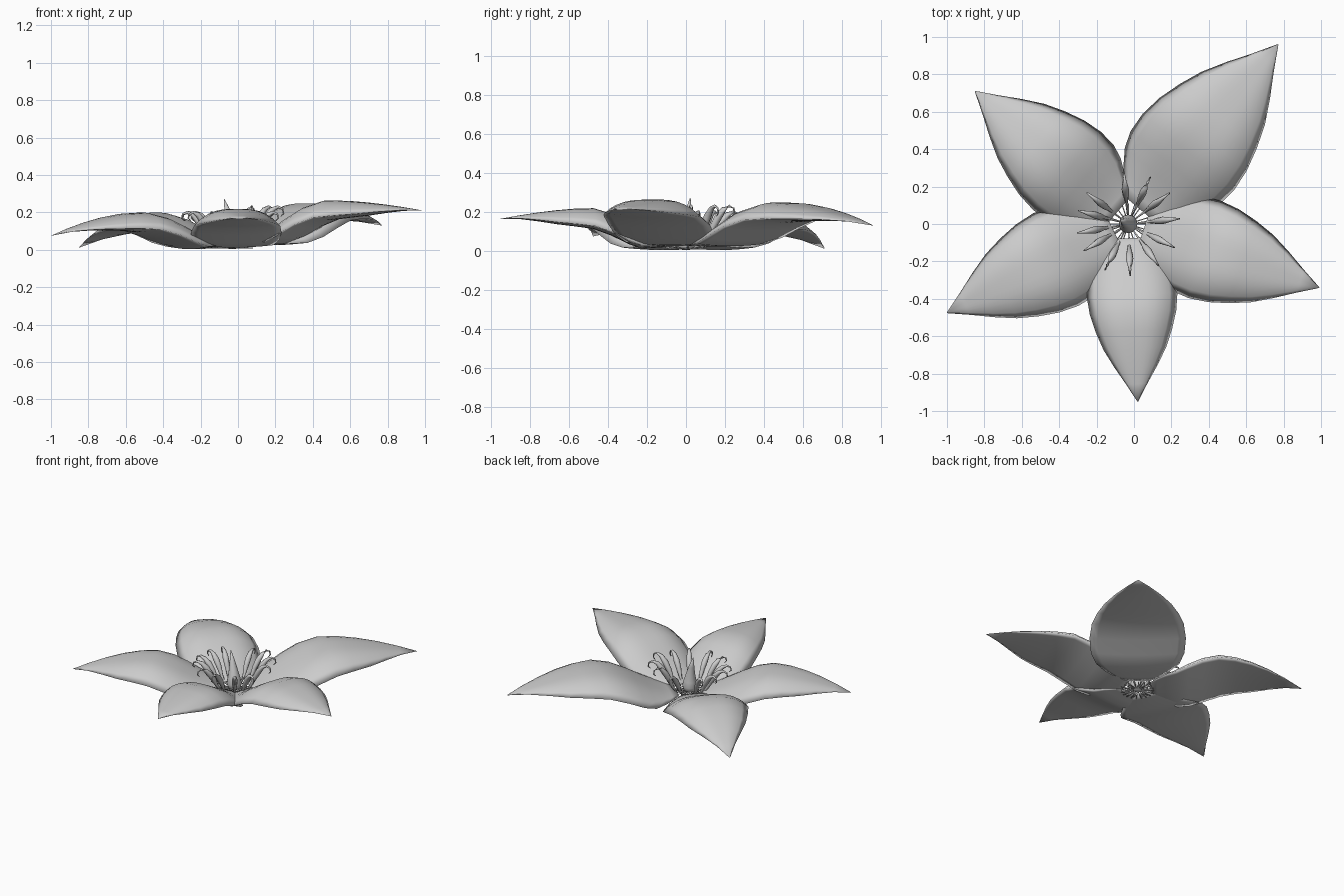
import bpy, bmesh, math
from mathutils import Vector

cube = bpy.data.objects.get("Cube")
if cube:
    bpy.data.objects.remove(cube)

grey = bpy.data.materials.new("soft_grey")
grey.use_nodes = True
COLOUR = (0.6, 0.6, 0.6, 1)
grey.diffuse_color = COLOUR
grey.node_tree.nodes["Principled BSDF"].inputs["Base Color"].default_value = COLOUR

CENTRE = Vector((-0.03, 0, 0))


def finish(name, bm):
    bmesh.ops.recalc_face_normals(bm, faces=bm.faces)
    for f in bm.faces:
        f.smooth = True
    mesh = bpy.data.meshes.new(name)
    bm.to_mesh(mesh)
    bm.free()
    mesh.materials.append(grey)
    obj = bpy.data.objects.new(name, mesh)
    bpy.context.collection.objects.link(obj)
    return obj


# Join closed rings of vertices into a capped skin
def skin(bm, rings):
    for p, q in zip(rings, rings[1:]):
        for k in range(len(p)):
            n = (k + 1) % len(p)
            bm.faces.new((p[k], p[n], q[n], q[k]))
    bm.faces.new(rings[0])
    bm.faces.new(rings[-1])


# Petal outline: fraction of length, half width as fraction of length
OUTLINE = [(.08, .075), (.12, .12), (.17, .17), (.24, .22), (.31, .247), (.4, .255),
           (.5, .243), (.6, .215), (.7, .177), (.8, .122), (.9, .06), (1, .002)]


def petal(name, tip, peak):
    tip = Vector(tip)
    axis = Vector((tip.x, tip.y, 0)) - CENTRE
    side = Vector((-axis.y, axis.x, 0))
    across = [i / 6 - 1 for i in range(13)]
    bm = bmesh.new()
    rings = []
    for t, w in OUTLINE:
        # Rises from the heart, arches over, and falls to the tip
        if t < 0.52:
            u = t / 0.52
            z = 0.022 + (peak - 0.022) * (u * u * (3 - 2 * u)) ** 1.1
        else:
            z = peak + (tip.z - peak) * ((t - 0.52) / 0.48) ** 1.6
        full = w / 0.25
        droop = 0.095 * full ** 1.3 * min(1, t / 0.25)
        mid = CENTRE + axis * t

        # Arched upper side, nearly flat lower side, meeting in a thin rim
        upper = [mid + side * w * s + Vector((0, 0, z - droop * abs(s) ** 3)) for s in across]
        lower = [mid + side * w * s + Vector((0, 0, z - droop - 0.015 * full * (1 - s * s)))
                 for s in reversed(across[1:-1])]
        rings.append([bm.verts.new(p) for p in upper + lower])
    skin(bm, rings)
    finish(name, bm)


petal("back_left_petal", (0.77, 0.96, 0.13), 0.25)
petal("left_petal", (0.99, -0.34, 0.21), 0.265)
petal("front_petal", (0.02, -0.95, 0.165), 0.22)
petal("right_petal", (-1.0, -0.475, 0.075), 0.2)
petal("back_right_petal", (-0.85, 0.71, 0.012), 0.2)


# Round tube along a path of (point, radius)
def tube(name, path, sides=8):
    bm = bmesh.new()
    pts = [Vector(p) for p, _ in path]
    rings = []
    for i, (_, r) in enumerate(path):
        way = (pts[min(i + 1, len(pts) - 1)] - pts[max(i - 1, 0)]).normalized()
        ref = Vector((0, 1, 0)) if abs(way.y) < 0.8 else Vector((1, 0, 0))
        a = way.cross(ref).normalized()
        b = way.cross(a)
        rings.append([bm.verts.new(pts[i] + r * (a * math.cos(k * math.tau / sides)
                      + b * math.sin(k * math.tau / sides))) for k in range(sides)])
    skin(bm, rings)
    finish(name, bm)


# Stamens: low slim filament, swollen middle, curled tip (reach, height, radius)
STAMEN = [(.05, .01, .004), (.1, .02, .006), (.13, .06, .01), (.155, .11, .017),
          (.185, .155, .02), (.215, .187, .014), (.245, .2, .008), (.27, .19, .005),
          (.275, .168, .004), (.26, .155, .002)]
ANGLES = [6, 37, 65, 95, 143, 165, 190, 211, 243, 272, 306, 333]
for i, angle in enumerate(ANGLES):
    ang = math.radians(angle)
    d = Vector((math.cos(ang), math.sin(ang), 0))
    tall = 1.15 if angle < 70 else 1
    tube(f"stamen_{i + 1}", [(CENTRE + d * r + Vector((0, 0, z * tall)), w) for r, z, w in STAMEN])

# Pistil: swollen base tapering to a leaning point
PISTIL = [(.005, .02), (.02, .042), (.05, .05), (.09, .042), (.14, .03), (.2, .018), (.27, .002)]
tube("pistil", [(CENTRE + Vector((-0.6 * z * z, 0.3 * z * z, z)), r) for z, r in PISTIL], 12)

# Thin spokes joining the heart to the petals
for i in range(20):
    ang = i * math.tau / 20
    d = Vector((math.cos(ang), math.sin(ang), 0))
    low = Vector((0, 0, 0.01))
    tube(f"heart_spoke_{i + 1}", [(CENTRE + d * 0.03 + low, 0.003),
                                  (CENTRE + d * 0.11 + low, 0.003)], 5)
